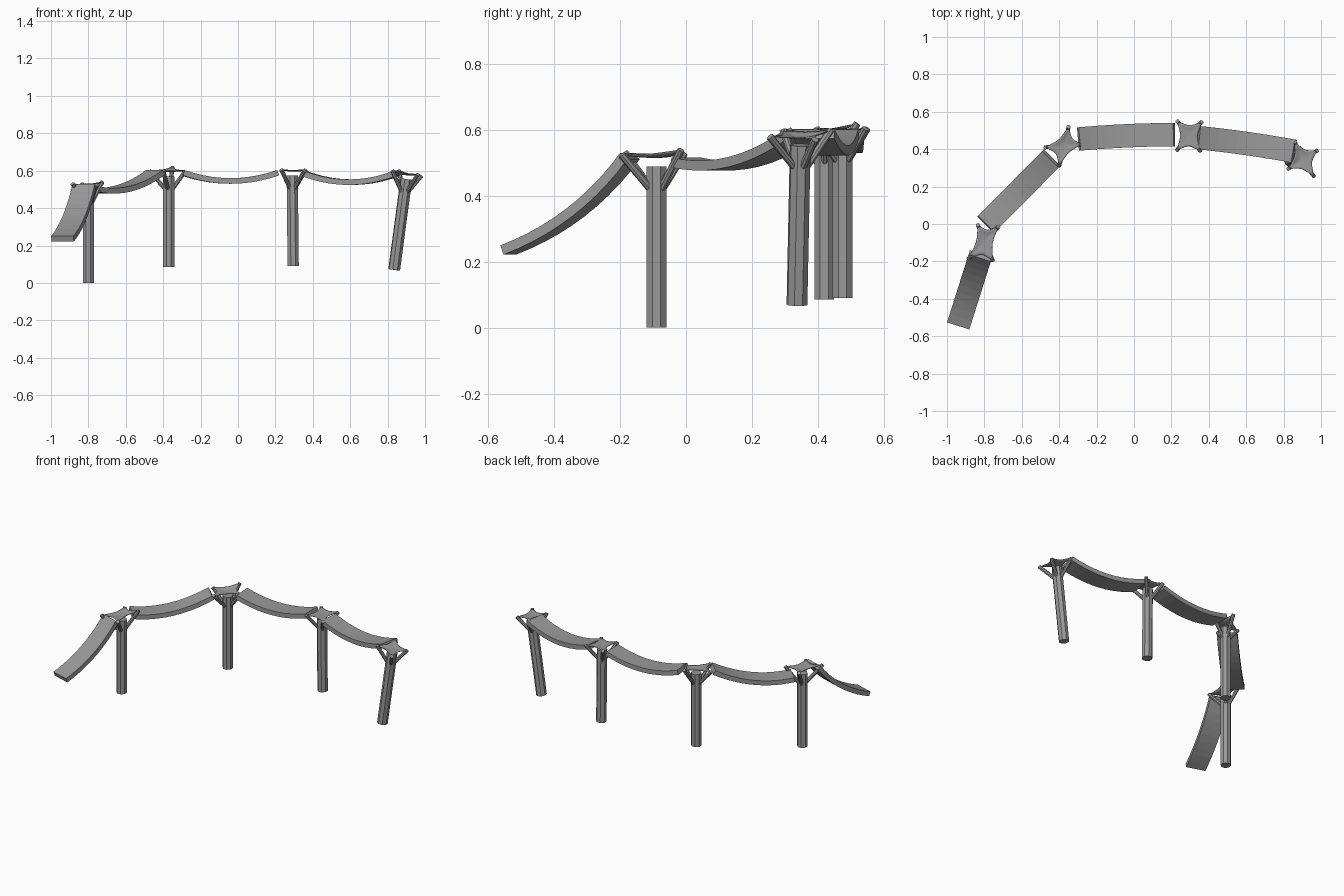
import bpy, bmesh, math
from mathutils import Vector, Matrix

cube = bpy.data.objects.get("Cube")
if cube:
    bpy.data.objects.remove(cube, do_unlink=True)

grey = bpy.data.materials.new("mid_grey")
grey.use_nodes = True
colour = (0.32, 0.32, 0.32, 1)
grey.diffuse_color = colour
grey.node_tree.nodes["Principled BSDF"].inputs["Base Color"].default_value = colour


def finish(name, bm):
    bmesh.ops.recalc_face_normals(bm, faces=bm.faces[:])
    mesh = bpy.data.meshes.new(name)
    bm.to_mesh(mesh)
    bm.free()
    mesh.materials.append(grey)
    obj = bpy.data.objects.new(name, mesh)
    bpy.context.collection.objects.link(obj)
    return obj


def rod(name, start, end, radius, sides=8):
    """Straight faceted rod between two points."""
    axis = end - start
    bm = bmesh.new()
    turn = axis.to_track_quat('Z', 'Y').to_matrix().to_4x4()
    spin = Matrix.Rotation(math.pi / sides, 4, 'Z')
    bmesh.ops.create_cone(bm, cap_ends=True, segments=sides, radius1=radius,
                          radius2=radius, depth=axis.length,
                          matrix=Matrix.Translation((start + end) / 2) @ turn @ spin)
    return finish(name, bm)


def canopy(name, centre, tips, steps=6, rings=4):
    """Stretched sheet with concave edges, hung from the prong tips."""
    bm = bmesh.new()
    outline = []
    for i, tip in enumerate(tips):
        following = tips[(i + 1) % len(tips)]
        for s in range(steps):
            t = s / steps
            point = tip.lerp(following, t) - centre
            outline.append(point * (1 - 0.27 * math.sin(math.pi * t)))
    middle = bm.verts.new(centre)
    previous = None
    for r in range(1, rings + 1):
        f = r / rings
        ring = [bm.verts.new(centre + Vector((p.x * f, p.y * f, p.z * f * f)))
                for p in outline]
        for i in range(len(ring)):
            j = (i + 1) % len(ring)
            if previous:
                bm.faces.new((previous[i], ring[i], ring[j], previous[j]))
            else:
                bm.faces.new((middle, ring[i], ring[j]))
        previous = ring
    obj = finish(name, bm)
    sheet = obj.modifiers.new("sheet", 'SOLIDIFY')
    sheet.thickness = 0.003
    sheet.offset = 0
    for p in obj.data.polygons:
        p.use_smooth = True


def ramp(name, start, end, bend, bend_z, bow=0, half=0.0625, thick=0.03, steps=10):
    """Sagging plank swept along a curved path."""
    start, end = Vector(start), Vector(end)
    side = (end - start).cross(Vector((0, 0, 1))).normalized()
    control = start.lerp(end, bend) - side * bow * 2
    control.z = bend_z
    bm = bmesh.new()
    previous = None
    for i in range(steps + 1):
        t = i / steps
        point = start * (1 - t) ** 2 + control * 2 * t * (1 - t) + end * t * t
        tangent = (control - start) * (1 - t) + (end - control) * t
        across = tangent.cross(Vector((0, 0, 1))).normalized() * half
        down = tangent.cross(across).normalized() * thick
        if down.z > 0:
            down.negate()
        ring = [bm.verts.new(p) for p in (point - across, point + across,
                                          point + across + down, point - across + down)]
        if previous:
            for a in range(4):
                b = (a + 1) % 4
                bm.faces.new((previous[a], previous[b], ring[b], ring[a]))
        else:
            bm.faces.new(ring)
        previous = ring
    bm.faces.new(previous)
    finish(name, bm)


# Towers: post foot, post head, canopy middle height, prong tips in order round
towers = {
    "right_tower": ((-0.80, -0.09, 0), (-0.80, -0.09, 0.49), 0.517,
                    [(-0.835, -0.005, 0.53), (-0.725, -0.015, 0.54),
                     (-0.755, -0.195, 0.525), (-0.885, -0.185, 0.53)]),
    "mid_right_tower": ((-0.37, 0.42, 0.085), (-0.37, 0.42, 0.57), 0.595,
                        [(-0.35, 0.52, 0.62), (-0.28, 0.425, 0.60),
                         (-0.40, 0.31, 0.60), (-0.475, 0.41, 0.60)]),
    "mid_left_tower": ((0.295, 0.475, 0.09), (0.29, 0.475, 0.575), 0.597,
                       [(0.232, 0.55, 0.605), (0.362, 0.545, 0.605),
                        (0.355, 0.39, 0.60), (0.23, 0.395, 0.605)]),
    "left_tower": ((0.835, 0.337, 0.07), (0.90, 0.347, 0.555), 0.577,
                   [(0.86, 0.44, 0.60), (0.98, 0.392, 0.572),
                    (0.962, 0.255, 0.58), (0.825, 0.295, 0.60)]),
}
for name, (foot, head, height, tips) in towers.items():
    foot, head = Vector(foot), Vector(head)
    tips = [Vector(t) for t in tips]
    rod(name + "_post", foot, head, 0.0325)
    root = head.lerp(foot, 0.14)
    for i, tip in enumerate(tips):
        out = Vector((tip.x - root.x, tip.y - root.y, 0)).normalized()
        rod(f"{name}_prong_{i + 1}", root + out * 0.02, tip, 0.0115)
    canopy(name + "_canopy", Vector((head.x, head.y, height)), tips)

# Slide down to the front, then the three hanging walkways
ramp("slide", (-0.825, -0.182, 0.53), (-0.94, -0.545, 0.25), 0.39, 0.335)
ramp("right_walkway", (-0.79, 0, 0.517), (-0.447, 0.345, 0.603), 0.5, 0.477)
ramp("middle_walkway", (-0.29, 0.455, 0.603), (0.21, 0.478, 0.603), 0.5, 0.517, 0.005)
ramp("left_walkway", (0.35, 0.461, 0.602), (0.85, 0.39, 0.602), 0.5, 0.505, 0.005)
